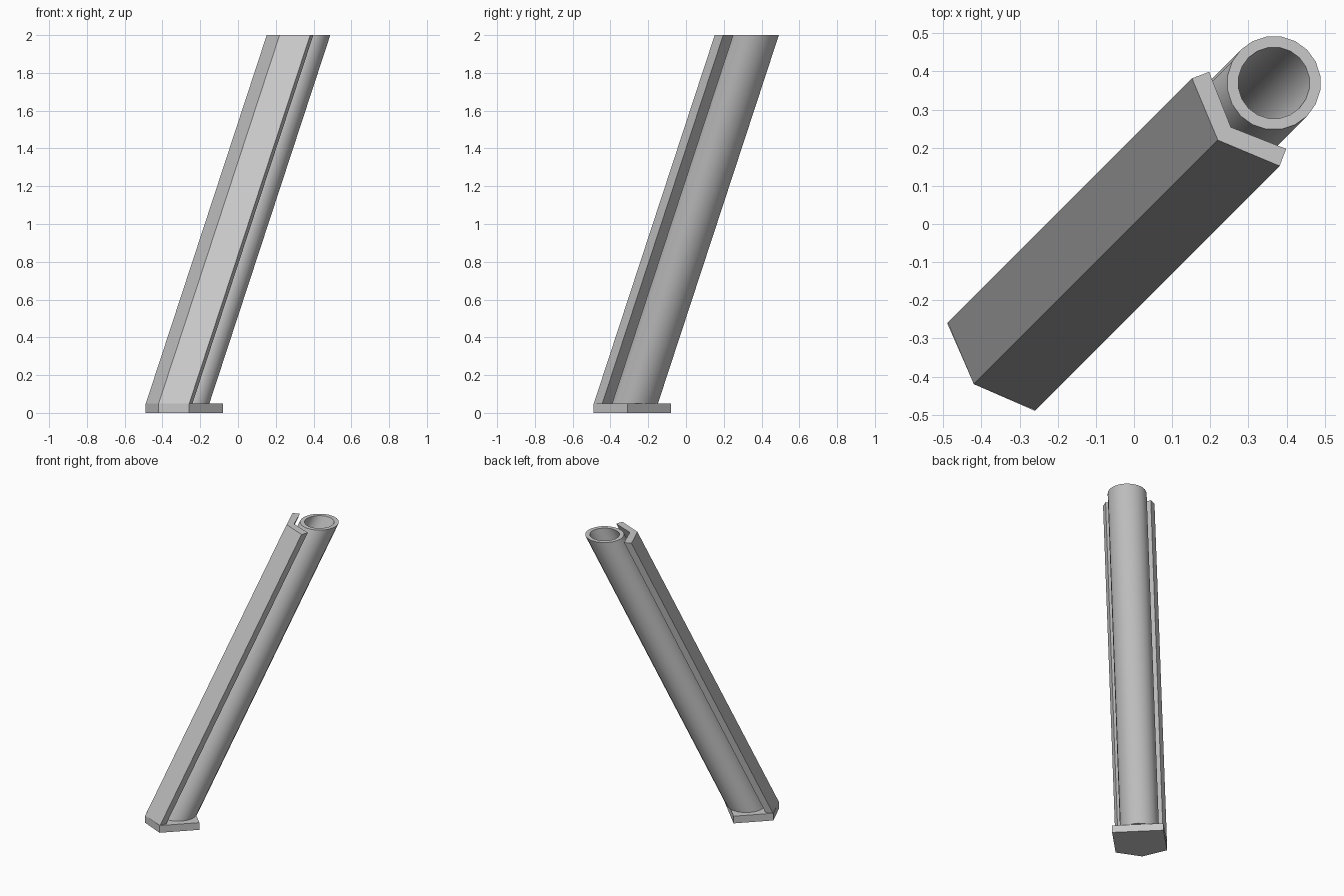
import bpy
import bmesh
import math

cube = bpy.data.objects.get("Cube")
if cube:
    bpy.data.objects.remove(cube, do_unlink=True)

BASE_H, TOP, LEAN = 0.05, 2.0, 0.64   # LEAN is the shift in both x and y

grey = bpy.data.materials.new("plain_grey")
grey.use_nodes = True
grey.diffuse_color = (0.58, 0.58, 0.58, 1)
grey.node_tree.nodes["Principled BSDF"].inputs["Base Color"].default_value = grey.diffuse_color


def finish(name, bm):
    bmesh.ops.recalc_face_normals(bm, faces=bm.faces[:])
    mesh = bpy.data.meshes.new(name)
    bm.to_mesh(mesh)
    bm.free()
    mesh.materials.append(grey)
    obj = bpy.data.objects.new(name, mesh)
    bpy.context.collection.objects.link(obj)
    return obj


def ring(bm, outline, z, shift=0.0):
    return [bm.verts.new((x + shift, y + shift, z)) for x, y in outline]


def bridge(bm, a, b, smooth=False):
    n = len(a)
    for i in range(n):
        j = (i + 1) % n
        bm.faces.new((a[i], a[j], b[j], b[i])).smooth = smooth


def prism(name, outline, z0, z1, shift=0.0):
    bm = bmesh.new()
    low, high = ring(bm, outline, z0), ring(bm, outline, z1, shift)
    bridge(bm, low, high)
    bm.faces.new(low)
    bm.faces.new(high)
    return finish(name, bm)


def circle(r, sides=20, centre=(-0.273, -0.27)):
    step = 2 * math.pi / sides
    return [(centre[0] + r * math.cos((i + 0.5) * step),
             centre[1] + r * math.sin((i + 0.5) * step)) for i in range(sides)]


# Five-sided foot plate
prism("foot_plate", [(-0.49, -0.26), (-0.42, -0.42), (-0.26, -0.49),
                     (-0.08, -0.31), (-0.31, -0.08)], 0, BASE_H)

# Leaning angled guard in front of the tube
prism("angled_guard", [(-0.488, -0.258), (-0.42, -0.42), (-0.258, -0.488),
                       (-0.241, -0.443), (-0.386, -0.386), (-0.443, -0.241)],
      BASE_H, TOP, LEAN)

# Leaning hollow tube with level ends
bm = bmesh.new()
outer_low, inner_low = (ring(bm, circle(r), BASE_H) for r in (0.123, 0.094))
outer_top, inner_top = (ring(bm, circle(r), TOP, LEAN) for r in (0.123, 0.094))
bridge(bm, outer_low, outer_top, True)
bridge(bm, inner_low, inner_top, True)
bridge(bm, outer_top, inner_top)
bridge(bm, outer_low, inner_low)
tube = finish("tube", bm)
bpy.ops.object.select_all(action='DESELECT')
tube.select_set(True)
bpy.context.view_layer.objects.active = tube
bpy.ops.object.shade_smooth_by_angle(angle=math.radians(35))
